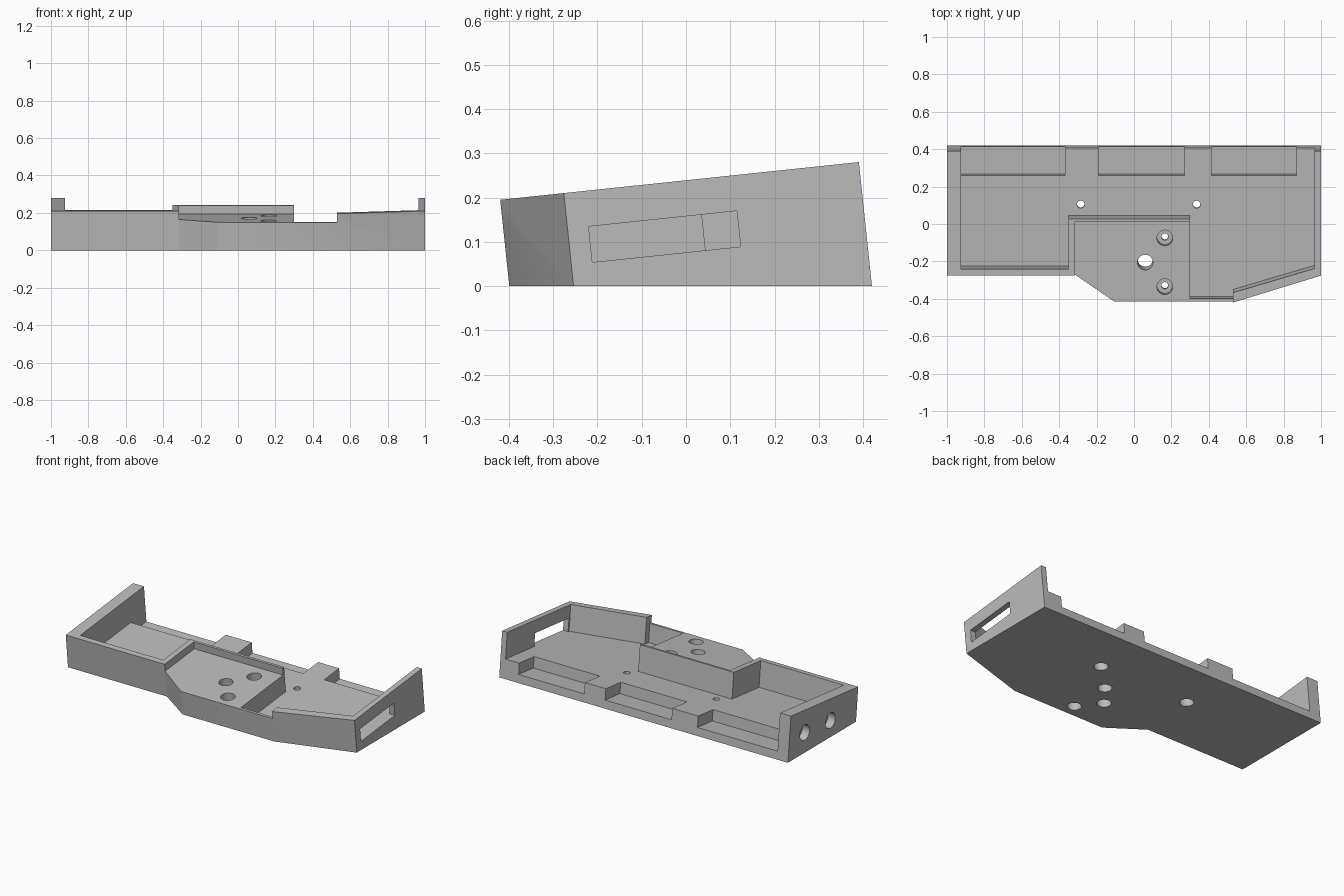
import bpy, bmesh, math
from mathutils import Vector

if "Cube" in bpy.data.objects:
    bpy.data.objects.remove(bpy.data.objects["Cube"])

TILT = math.radians(6)
C, S = math.cos(TILT), math.sin(TILT)
RIM, DECK, FLOOR, POCKET = 0.238, 0.192, 0.076, 0.007   # heights in the tilted frame


def tilt(x, u, w):
    """Tilted tray coordinates to world coordinates."""
    return Vector((x, u * C - w * S, u * S + w * C))


def prism(name, outline, low, high):
    """Extruded outline; low=None ends on the ground plane."""
    bm = bmesh.new()
    bottom = [bm.verts.new(tilt(x, u, -u * S / C if low is None else low)) for x, u in outline]
    top = [bm.verts.new(tilt(x, u, high)) for x, u in outline]
    n = len(outline)
    bm.faces.new(bottom[::-1])
    bm.faces.new(top)
    for i in range(n):
        j = (i + 1) % n
        bm.faces.new((bottom[i], bottom[j], top[j], top[i]))
    bmesh.ops.recalc_face_normals(bm, faces=bm.faces)
    mesh = bpy.data.meshes.new(name)
    bm.to_mesh(mesh)
    bm.free()
    ob = bpy.data.objects.new(name, mesh)
    bpy.context.collection.objects.link(ob)
    return ob


def rect(x0, x1, u0, u1):
    return [(x0, u0), (x1, u0), (x1, u1), (x0, u1)]


def circle(cx, cy, r, n=32):
    return [(cx + r * math.cos(2 * math.pi * i / n), cy + r * math.sin(2 * math.pi * i / n))
            for i in range(n)]


# Solid tray block with a level base
tray = prism("tray", [(-1, -0.2525), (-0.315, -0.2525), (-0.105, -0.397), (0.53, -0.397),
                      (1, -0.2525), (1, 0.4177), (-1, 0.4177)], None, RIM)

cutters = []


def cut(outline, low, high=0.5):
    cutters.append(prism("cutter", outline, low, high))


# Main floor around the raised deck, open at the back
cut([(-0.925, -0.2165), (-0.35, -0.2165), (-0.35, 0.0525), (0.3, 0.0525), (0.3, -0.381),
     (0.53, -0.381), (0.53, -0.344), (0.965, -0.2143), (0.965, 0.6), (-0.925, 0.6)], FLOOR)
# Raised deck and the low front lip
cut([(-0.315, -0.6), (0.53, -0.6), (0.53, -0.36), (0.4, -0.36), (0.4, 0.0375),
     (-0.315, 0.0375)], DECK)
# Rear pockets
for x0, x1 in ((-0.925, -0.37), (-0.19, 0.27), (0.415, 0.87)):
    cut(rect(x0, x1, 0.27, 0.6), POCKET)
# Right wall window
cut(rect(0.9, 1.1, -0.2047, 0.132), FLOOR, 0.157)
# Floor screw holes, widened from below
for x in (-0.285, 0.335):
    cut(circle(x, 0.1136, 0.02), -0.2, 0.3)
    cut(circle(x, 0.1136, 0.04), -0.2, 0.045)
# Deck screw holes, widened from both ends
for u in (-0.055, -0.317):
    cut(circle(0.165, u, 0.018), -0.2, 0.3)
    cut(circle(0.165, u, 0.042), 0.13, 0.3)
    cut(circle(0.165, u, 0.04), -0.2, 0.09)
# Deck cable hole
cut(circle(0.06, -0.186, 0.041), -0.2, 0.3)
# Blind round sockets in the left wall
for u, w in ((0.265, 0.098), (0.01, 0.103)):
    ob = prism("cutter", circle(0, 0, 0.048), -0.05, 0.05)
    bm = bmesh.new()
    ends = [[bm.verts.new(tilt(x, u + a, w + b)) for a, b in circle(0, 0, 0.048)]
            for x in (-1.1, -0.95)]
    bm.faces.new(ends[0])
    bm.faces.new(ends[1][::-1])
    for i in range(32):
        j = (i + 1) % 32
        bm.faces.new((ends[0][i], ends[1][i], ends[1][j], ends[0][j]))
    bmesh.ops.recalc_face_normals(bm, faces=bm.faces)
    bm.to_mesh(ob.data)
    bm.free()
    cutters.append(ob)

# Apply all cuts
for cutter in cutters:
    cutter.hide_render = True
    mod = tray.modifiers.new("cut", 'BOOLEAN')
    mod.operation = 'DIFFERENCE'
    mod.solver = 'EXACT'
    mod.object = cutter
bpy.context.view_layer.update()
deps = bpy.context.evaluated_depsgraph_get()
result = bpy.data.meshes.new_from_object(tray.evaluated_get(deps))
tray.modifiers.clear()
tray.data = result
for cutter in cutters:
    bpy.data.objects.remove(cutter)

# Single grey finish
grey = bpy.data.materials.new("grey")
grey.diffuse_color = (0.5, 0.5, 0.5, 1)
grey.use_nodes = True
grey.node_tree.nodes["Principled BSDF"].inputs["Base Color"].default_value = grey.diffuse_color
tray.data.materials.clear()
tray.data.materials.append(grey)
bpy.context.view_layer.objects.active = tray
tray.select_set(True)
bpy.ops.object.shade_smooth_by_angle(angle=math.radians(30))
